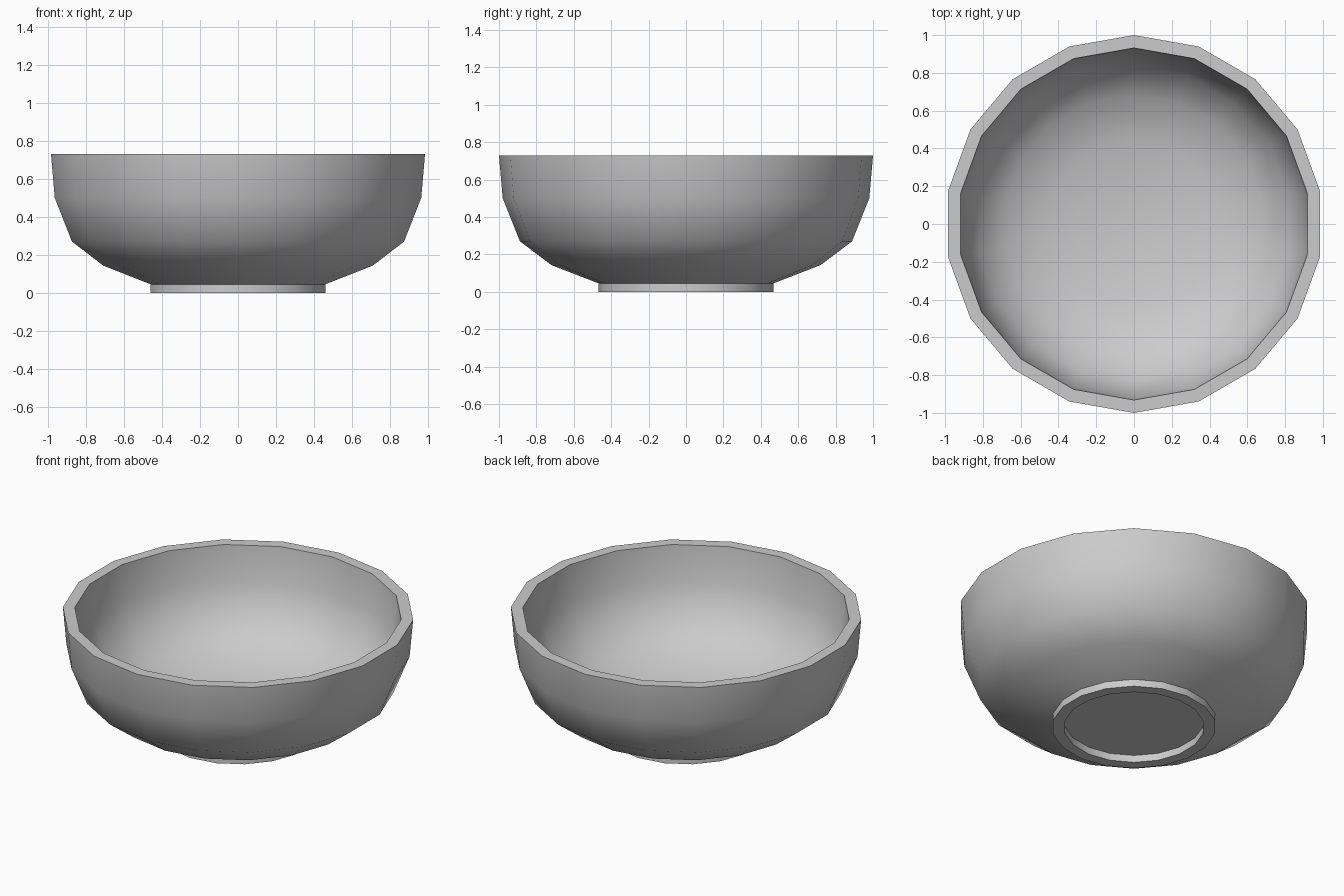
import bpy, bmesh, math

if "Cube" in bpy.data.objects:
    bpy.data.objects.remove(bpy.data.objects["Cube"])

SIDES = 18


def lathe(name, profile):
    """Revolve (radius, z) points around z; cap both open ends."""
    bm = bmesh.new()
    rings = []
    for r, z in profile:
        rings.append([bm.verts.new((r * math.sin(2 * math.pi * i / SIDES),
                                    r * math.cos(2 * math.pi * i / SIDES), z))
                      for i in range(SIDES)])
    for a, b in zip(rings, rings[1:]):
        for i in range(SIDES):
            j = (i + 1) % SIDES
            bm.faces.new((a[i], a[j], b[j], b[i]))
    bm.faces.new(rings[0])
    bm.faces.new(rings[-1])
    bmesh.ops.recalc_face_normals(bm, faces=bm.faces)
    mesh = bpy.data.meshes.new(name)
    bm.to_mesh(mesh)
    bm.free()
    obj = bpy.data.objects.new(name, mesh)
    bpy.context.collection.objects.link(obj)
    bpy.context.view_layer.objects.active = obj
    obj.select_set(True)
    bpy.ops.object.shade_smooth_by_angle(angle=math.radians(42))
    return obj


# One closed shell: recessed base, foot ring, outer wall, rim, inner wall, floor
foot = [(0.40, 0.045), (0.40, 0.0), (0.467, 0.0), (0.467, 0.045)]
outer = [(0.72, 0.143), (0.888, 0.27), (0.98, 0.50), (1.0, 0.73)]
inner = [(0.932, 0.73), (0.912, 0.51), (0.832, 0.31), (0.685, 0.20), (0.45, 0.108)]
lathe("bowl", foot + outer + inner)
